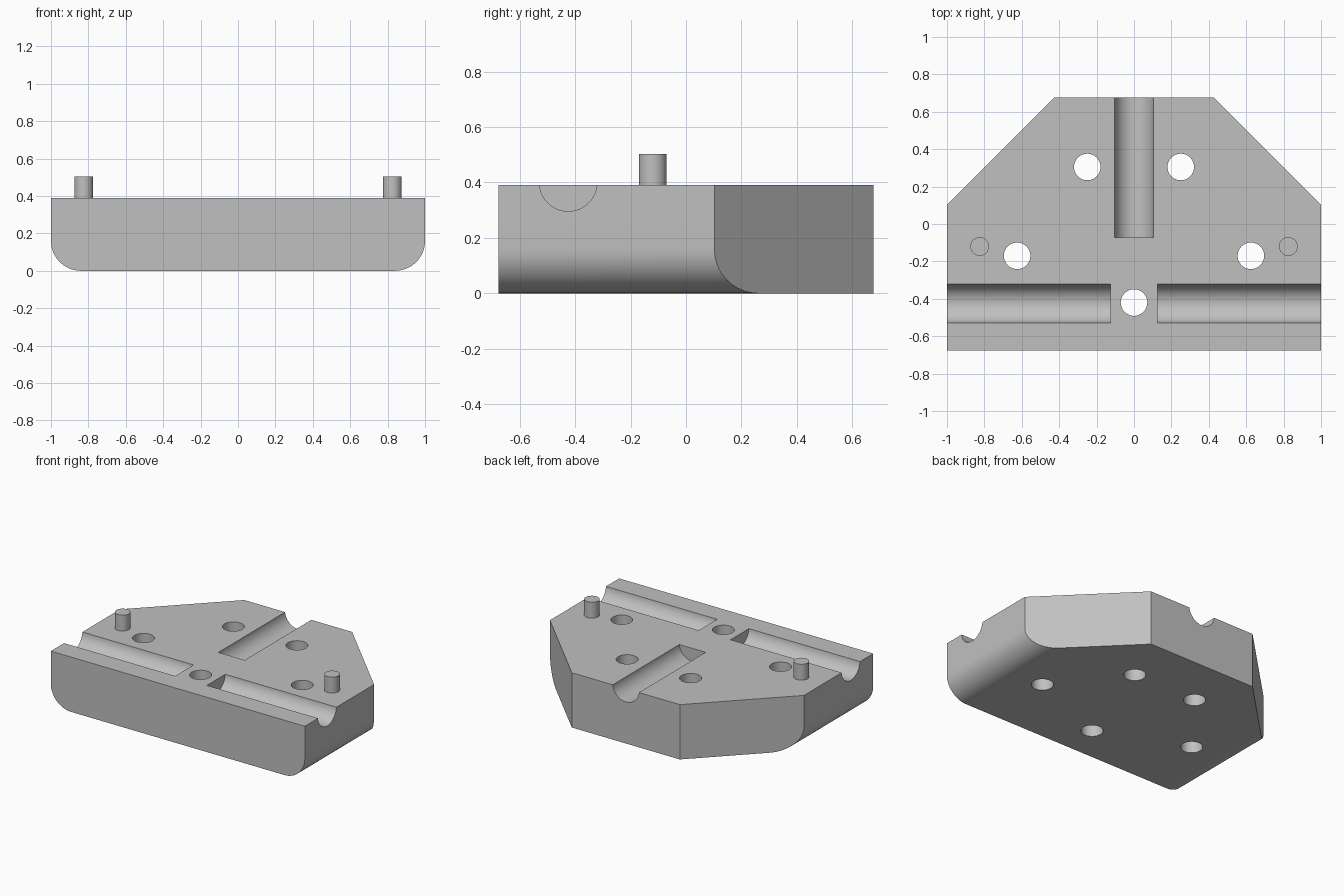
import bpy, bmesh, math
from mathutils import Matrix, Vector

cube = bpy.data.objects.get("Cube")
if cube:
    bpy.data.objects.remove(cube, do_unlink=True)

TOP, HALF_Y, CORNER_R = 0.39, 0.677, 0.16

grey = bpy.data.materials.new("plain_grey")
grey.use_nodes = True
colour = (0.53, 0.53, 0.53, 1)
grey.diffuse_color = colour
grey.node_tree.nodes["Principled BSDF"].inputs["Base Color"].default_value = colour


def make_object(name, bm):
    bmesh.ops.recalc_face_normals(bm, faces=bm.faces)
    mesh = bpy.data.meshes.new(name)
    bm.to_mesh(mesh)
    bm.free()
    mesh.materials.append(grey)
    obj = bpy.data.objects.new(name, mesh)
    bpy.context.collection.objects.link(obj)
    return obj


def add_cylinder(bm, start, end, radius, sides=48):
    start, end = Vector(start), Vector(end)
    axis = end - start
    turn = axis.to_track_quat("Z", "Y").to_matrix().to_4x4()
    bmesh.ops.create_cone(bm, cap_ends=True, segments=sides, radius1=radius,
                          radius2=radius, depth=axis.length,
                          matrix=Matrix.Translation((start + end) / 2) @ turn)


def smooth(obj):
    bpy.ops.object.select_all(action="DESELECT")
    obj.select_set(True)
    bpy.context.view_layer.objects.active = obj
    bpy.ops.object.shade_smooth_by_angle(angle=math.radians(30))


# Block: front profile with rounded lower edges, extruded from front to back
arc = [(1 - CORNER_R + CORNER_R * math.sin(a), CORNER_R - CORNER_R * math.cos(a))
       for a in (math.pi / 2 * i / 16 for i in range(17))]
half = arc + [(1, TOP)]
profile = half + [(-x, z) for x, z in reversed(half)]
bm = bmesh.new()
face = bm.faces.new([bm.verts.new((x, -HALF_Y, z)) for x, z in profile])
extruded = bmesh.ops.extrude_face_region(bm, geom=[face])
bmesh.ops.translate(bm, vec=(0, 2 * HALF_Y, 0),
                    verts=[v for v in extruded["geom"] if isinstance(v, bmesh.types.BMVert)])

# Angled rear corners
for side in (-1, 1):
    cut = bmesh.ops.bisect_plane(bm, geom=bm.verts[:] + bm.edges[:] + bm.faces[:],
                                 plane_co=(side, 0.102, 0), plane_no=(side, 1, 0),
                                 clear_outer=True)
    rim = [e for e in cut["geom_cut"] if isinstance(e, bmesh.types.BMEdge)]
    bmesh.ops.holes_fill(bm, edges=rim, sides=0)
block = make_object("block", bm)

# Cutters: three round channels and five through holes
bm = bmesh.new()
channel_z, channel_r = TOP + 0.01, 0.104
for side in (-1, 1):
    add_cylinder(bm, (side * 0.125, -0.425, channel_z), (side * 1.2, -0.425, channel_z), channel_r)
add_cylinder(bm, (0, -0.073, channel_z), (0, 0.9, channel_z), channel_r)
for x, y in ((0, -0.42), (0.25, 0.305), (-0.25, 0.305), (0.625, -0.17), (-0.625, -0.17)):
    add_cylinder(bm, (x, y, -0.1), (x, y, TOP + 0.1), 0.071)
cutter = make_object("channel_cutter", bm)
cutter.hide_render = True

bpy.context.view_layer.objects.active = block
cut = block.modifiers.new("channels", "BOOLEAN")
cut.operation = "DIFFERENCE"
cut.solver = "EXACT"
cut.object = cutter
bpy.ops.object.modifier_apply(modifier=cut.name)
bpy.data.objects.remove(cutter, do_unlink=True)
smooth(block)

# Locating pins
for name, side in (("left_pin", 1), ("right_pin", -1)):
    bm = bmesh.new()
    add_cylinder(bm, (side * 0.825, -0.12, TOP - 0.02), (side * 0.825, -0.12, 0.503), 0.05)
    smooth(make_object(name, bm))
